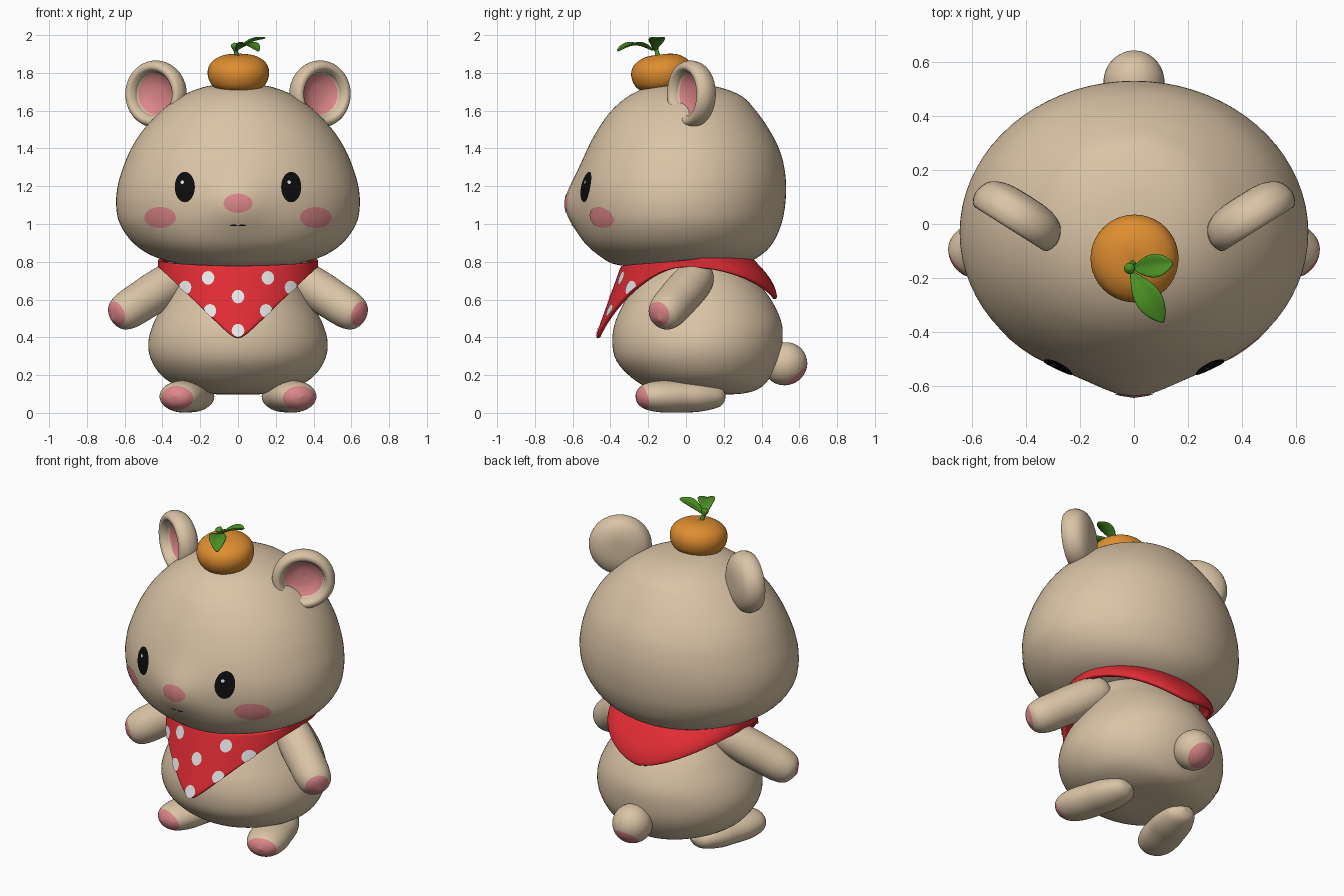
import bpy, bmesh
from math import sin, cos, pi, sqrt, exp
from mathutils import Vector
from mathutils.bvhtree import BVHTree

cube = bpy.data.objects.get("Cube")
if cube:
    bpy.data.objects.remove(cube)


def material(name, *rgb):
    m = bpy.data.materials.new(name)
    m.use_nodes = True
    m.diffuse_color = (*rgb, 1)
    m.node_tree.nodes["Principled BSDF"].inputs["Base Color"].default_value = (*rgb, 1)
    return m


TAN = material("tan fur", .70, .55, .38)
PINK = material("pink skin", .72, .24, .25)
RED = material("red cloth", .75, .025, .035)
WHITE = material("white", .85, .85, .85)
ORANGE = material("orange peel", .74, .27, .03)
GREEN = material("leaf green", .07, .28, .017)
BLACK = material("black", .004, .004, .004)


def finish(name, bm, mats, rule=None):
    """Turn a bmesh into a smooth object; faces matching the rule get the second colour."""
    mesh = bpy.data.meshes.new(name)
    for f in bm.faces:
        f.smooth = True
        if rule and rule(f.calc_center_median()):
            f.material_index = 1
    bm.to_mesh(mesh)
    bm.free()
    obj = bpy.data.objects.new(name, mesh)
    bpy.context.collection.objects.link(obj)
    for m in mats:
        mesh.materials.append(m)
    return obj


def grid(rows, closed):
    """Quad mesh through rows of points, optionally wrapping around each row."""
    bm = bmesh.new()
    vs = [[bm.verts.new(p) for p in row] for row in rows]
    n = len(rows[0])
    for a, b in zip(vs, vs[1:]):
        for i in range(n if closed else n - 1):
            j = (i + 1) % n
            bm.faces.new((a[i], a[j], b[j], b[i]))
    return bm


def weld(bm):
    bmesh.ops.remove_doubles(bm, verts=bm.verts[:], dist=.0002)
    bmesh.ops.recalc_face_normals(bm, faces=bm.faces[:])


def spline(pts, steps=5):
    """Smooth curve through tuples of any length."""
    p = [Vector(q) for q in pts]
    p = [p[0]] + p + [p[-1]]
    out = []
    for a, b, c, d in zip(p, p[1:], p[2:], p[3:]):
        for k in range(steps):
            t = k / steps
            out.append(b + ((c - a) * t + (2 * a - 5 * b + 4 * c - d) * t * t
                            + (3 * b - a - 3 * c + d) * t ** 3) / 2)
    return out + [p[-1]]


def loft(name, rings, bump=lambda x, z: 0, seg=72):
    """Stack of ellipses given as height, half width, front y, back y."""
    rows = []
    for z, w, f, b in spline(rings):
        row = []
        for i in range(seg):
            a = 2 * pi * i / seg
            x, y = max(w, 0) * cos(a), (f + b) / 2 + (b - f) / 2 * sin(a)
            row.append((x, y - (bump(x, z) if y < -.1 else 0), z))
        rows.append(row)
    bm = grid(rows, True)
    weld(bm)
    return finish(name, bm, [TAN])


def revolve(name, profile, at, axis, mats, flat=1, tip=None, rule=None, seg=40):
    """Spin (radius, height) points about an axis; tip = (point, normal) colours a cap."""
    at, rot = Vector(at), Vector(axis).to_track_quat('Z', 'Y')
    rows = [[at + rot @ Vector((r * cos(2 * pi * i / seg), flat * r * sin(2 * pi * i / seg), h))
             for i in range(seg)] for r, h in spline(profile)]
    bm = grid(rows, True)
    weld(bm)
    test = None
    if tip:
        p, n = Vector(tip[0]), Vector(tip[1])
        bmesh.ops.bisect_plane(bm, geom=bm.verts[:] + bm.edges[:] + bm.faces[:],
                               plane_co=p, plane_no=n)
        test = lambda c: (c - p).dot(n) > 0
    elif rule:
        inv = rot.inverted()
        test = lambda c: rule(inv @ (c - at))
    return finish(name, bm, mats, test)


def ball(r, h):
    return [(r * sin(pi * k / 8), -h * cos(pi * k / 8)) for k in range(9)]


def thicken(obj, amount):
    mod = obj.modifiers.new("thickness", 'SOLIDIFY')
    mod.thickness, mod.offset = amount, 0
    obj.modifiers.new("round", 'SUBSURF').levels = 1


def surface(obj):
    me = obj.data
    return BVHTree.FromPolygons([v.co for v in me.vertices], [p.vertices[:] for p in me.polygons])


def decal(name, tree, x, z, rx, rz, mat, lift=.004, seg=32, rings=6):
    """Thin oval laid on the front of a surface, trimmed where the surface ends."""
    def cast(a, s):
        origin = Vector((x + rx * s * cos(a), -2, z + rz * s * sin(a)))
        return tree.ray_cast(origin, Vector((0, 1, 0)), 2)

    spokes = []
    for i in range(seg):
        a, reach = 2 * pi * i / seg, 1
        while reach > .05 and cast(a, reach)[0] is None:
            reach -= .04
        spoke = []
        for k in range(rings + 1):
            hit, n = cast(a, reach * k / rings)[:2]
            spoke.append(hit + n * (lift if n.y < 0 else -lift))
        spokes.append(spoke)
    bm = grid(list(zip(*spokes)), True)
    weld(bm)
    if sum(f.normal.y for f in bm.faces) > 0:
        bmesh.ops.reverse_faces(bm, faces=bm.faces[:])
    return finish(name, bm, [mat])


# Head with a soft muzzle
head = loft("head", [
    (.77, 0, -.03, -.03), (.77, .15, -.2, .15), (.785, .30, -.37, .29), (.83, .45, -.455, .39),
    (.9, .555, -.53, .46), (1, .625, -.575, .505), (1.1, .645, -.59, .525),
    (1.2, .637, -.585, .53), (1.3, .608, -.56, .52), (1.4, .565, -.52, .492),
    (1.5, .50, -.467, .44), (1.6, .405, -.395, .37), (1.68, .295, -.3, .29),
    (1.73, .16, -.18, .15), (1.745, 0, -.02, -.02)],
    bump=lambda x, z: .05 * exp(-(x / .15) ** 2 - ((z - 1.1) / .14) ** 2))

# Pear-shaped body
loft("body", [
    (.1, 0, .12, .12), (.1, .14, -.05, .28), (.125, .27, -.18, .38), (.18, .385, -.28, .44),
    (.27, .455, -.365, .49), (.37, .475, -.39, .51), (.48, .445, -.375, .505),
    (.6, .38, -.32, .45), (.7, .32, -.265, .37), (.8, .28, -.23, .27),
    (.86, .2, -.15, .15), (.88, 0, 0, 0)])

# Ears, arms, feet and face parts on both sides
face = surface(head)
ear = [(0, -.075), (.09, -.07), (.155, -.04), (.178, .015), (.165, .06), (.138, .068),
       (.118, .045), (.108, .02), (.06, -.005), (0, -.012)]
arm = [(0, -.1), (.07, -.07), (.1, 0), (.108, .12), (.106, .23), (.1, .345), (.072, .412), (0, .445)]
foot = [(0, -.245), (.075, -.21), (.112, -.1), (.117, 0), (.118, .1), (.1, .185), (.06, .232), (0, .25)]
for s, side in ((1, "left"), (-1, "right")):
    revolve(side + "_ear", ear, (s * .425, .04, 1.688), (s * .53, -.84, 0), [TAN, PINK],
            rule=lambda c: c.z > -.03 and c.xy.length < .108)
    revolve(side + "_arm", arm, (s * .33, .05, .71), (s * .75, -.43, -.49), [TAN, PINK],
            tip=((s * .643, -.142, .522), (s * .75, -.6, -.25)))
    revolve(side + "_foot", foot, (s * .265, -.025, .087), (s * .29, -.957, 0), [TAN, PINK],
            flat=.72, tip=((s * .32, -.22, .07), (s * .25, -.95, -.22)))
    decal(side + "_eye", face, s * .28, 1.195, .053, .08, BLACK)
    decal(side + "_eye_glint", face, s * .28 - .012, 1.22, .009, .009, WHITE, .007)
    decal(side + "_cheek", face, s * .41, 1.035, .083, .055, PINK)
    decal(side + "_mouth", face, s * .022, .995, .02, .004, BLACK)
decal("nose", face, 0, 1.11, .075, .05, PINK)

# Tail with a pink underside spot
revolve("tail", ball(.113, .118), (0, .525, .26), (0, .9, .4), [TAN, PINK],
        tip=((0, .581, .198), (0, .67, -.74)))


# Neckerchief: pointed in front, rounded flap behind
def cloth_point(a, v):
    x, c = .41 * sin(a), cos(a)
    top = .81 - .03 * c
    low = .36 + sqrt(x * x + .0009) if c > 0 else .6 + .17 * abs(x / .41) ** 1.5
    z = top + (low - top) * v
    depth = .33 + .36 * (top - z) if c > 0 else .31 + .16 * sin(v * pi / 2)
    return (x, -c * depth, z)


scarf = finish("neckerchief", grid([[cloth_point(2 * pi * i / 96, k / 12) for i in range(96)]
                                    for k in range(13)], True), [RED])
thicken(scarf, .026)
cloth = surface(scarf)
for x, z in ((.153, .71), (.27, .66), (0, .61), (.143, .535), (0, .43)):
    for s in ((1, -1) if x else (1,)):
        decal("neckerchief_dot", cloth, s * x, z, .032, .036, WHITE, .017, 20, 3)

# Orange with stem
peel = [(0, -.09), (.08, -.09), (.14, -.06), (.163, 0), (.148, .055), (.1, .09), (.045, .102), (0, .1)]
revolve("orange", peel, (.002, -.127, 1.795), (0, -.12, 1), [ORANGE])
stem = [(0, 0), (.014, .003), (.011, .035), (.019, .06), (.019, .075), (0, .085)]
revolve("stem", stem, (-.004, -.145, 1.88), (-.2, -.3, 1), [GREEN], seg=16)


# Leaves
def leaf(name, base, tip, arch, width):
    base, tip, up = Vector(base), Vector(tip), Vector((0, 0, 1))
    across = (tip - base).cross(up).normalized()
    rows = []
    for k in range(13):
        t = k / 12
        w = width * sin(pi * t ** 1.15) ** .8 + .003 if 0 < k < 12 else .003
        mid = base.lerp(tip, t) + up * arch * sin(pi * t)
        rows.append([mid + across * u * w + up * abs(u) * w * .3 for u in (-1, -.5, 0, .5, 1)])
    thicken(finish(name, grid(rows, False), [GREEN]), .01)


leaf("front_leaf", (-.012, -.175, 1.92), (.11, -.365, 1.915), .03, .048)
leaf("side_leaf", (-.008, -.165, 1.92), (.145, -.145, 1.985), .012, .042)
